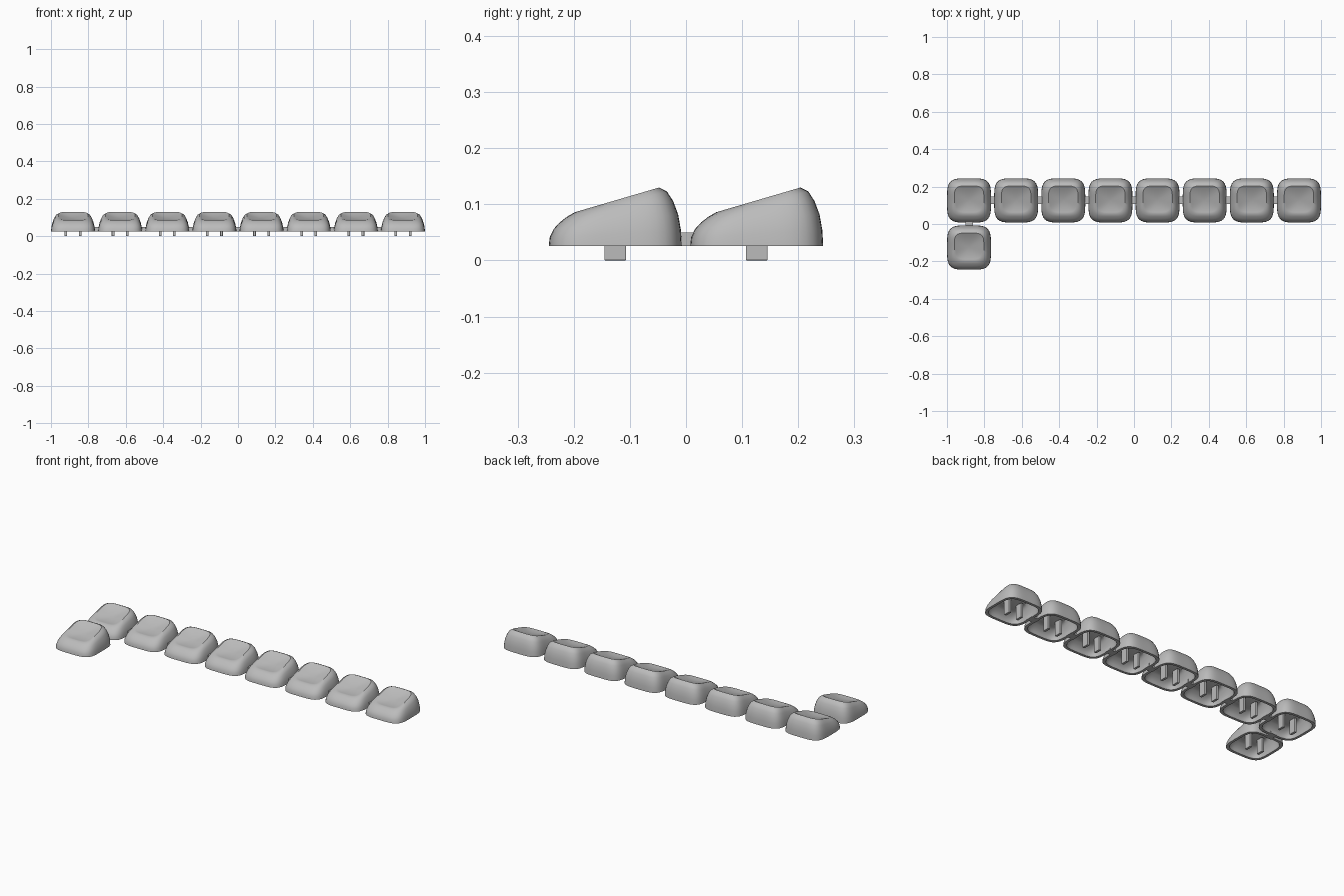
import bpy, bmesh
from math import cos, sin, tau

cube = bpy.data.objects.get("Cube")
if cube:
    bpy.data.objects.remove(cube)

grey = bpy.data.materials.new("plain_grey")
grey.use_nodes = True
grey.diffuse_color = (0.5, 0.5, 0.5, 1)
grey.node_tree.nodes["Principled BSDF"].inputs["Base Color"].default_value = (0.5, 0.5, 0.5, 1)

BASE, SEGMENTS, PITCH = 0.026, 64, 0.252
# Rings from skirt to rim: front y, front z, back y, back z, half width
RINGS = [(-0.1185, BASE, 0.1185, BASE, 0.1175),
         (-0.117, 0.041, 0.117, 0.054, 0.1155),
         (-0.110, 0.056, 0.112, 0.082, 0.110),
         (-0.099, 0.068, 0.103, 0.106, 0.102),
         (-0.086, 0.078, 0.092, 0.123, 0.093),
         (-0.072, 0.086, 0.078, 0.130, 0.079)]


def ring_points(ring, power=4.2, shrink=1.0, dip=0.0):
    """Rounded square ring on a plane sloping from front to back."""
    yf, zf, yb, zb, half = ring
    points = []
    for i in range(SEGMENTS):
        c, s = cos(tau * i / SEGMENTS), sin(tau * i / SEGMENTS)
        r = shrink * (abs(c) ** power + abs(s) ** power) ** (-1 / power)
        z = (zf + zb) / 2 + (zb - zf) / 2 * s * r - dip
        points.append((half * c * r, (yf + yb) / 2 + (yb - yf) / 2 * s * r, z))
    return points


def surface():
    """Outer rings followed by the scooped top."""
    rows = [ring_points(r) for r in RINGS]
    for k in (0.88, 0.7, 0.5, 0.3, 0.1):
        rows.append(ring_points(RINGS[-1], 4.2 - 2 * (1 - k), k, 0.013 * (1 - k * k)))
    return rows


def hollow(p):
    return (p[0] * 0.88, p[1] * 0.88, BASE + (p[2] - BASE) * 0.8)


def cap_mesh():
    outer = surface()
    inner = [[hollow(p) for p in row] for row in outer]
    bm = bmesh.new()
    rows = [[bm.verts.new(p) for p in row] for row in inner[::-1] + outer]
    for a, b in zip(rows, rows[1:]):
        for i in range(SEGMENTS):
            j = (i + 1) % SEGMENTS
            bm.faces.new((a[i], a[j], b[j], b[i]))
    bm.faces.new(rows[0])
    bm.faces.new(rows[-1])
    bmesh.ops.recalc_face_normals(bm, faces=bm.faces)
    mesh = bpy.data.meshes.new("keycap")
    bm.to_mesh(mesh)
    bm.free()
    mesh.materials.append(grey)
    return mesh


def box_mesh(name, size, bevel=0.0):
    bm = bmesh.new()
    bmesh.ops.create_cube(bm, size=1)
    bmesh.ops.scale(bm, vec=size, verts=bm.verts)
    if bevel:
        bmesh.ops.bevel(bm, geom=bm.edges[:], offset=bevel, segments=2,
                        profile=0.5, affect='EDGES')
    mesh = bpy.data.meshes.new(name)
    bm.to_mesh(mesh)
    bm.free()
    mesh.materials.append(grey)
    return mesh


def place(name, mesh, location):
    obj = bpy.data.objects.new(name, mesh)
    obj.location = location
    bpy.context.collection.objects.link(obj)
    return obj


cap = cap_mesh()
prong = box_mesh("prong", (0.014, 0.039, 0.08), 0.002)
link_x = box_mesh("side_link", (0.05, 0.04, 0.024))
link_y = box_mesh("front_link", (0.04, 0.05, 0.024))

# Row of caps along the back, plus one in front of the right end
first, back, front = -3.5 * PITCH, 0.126, -0.126
spots = [(first + i * PITCH, back) for i in range(8)] + [(first, front)]
for n, (x, y) in enumerate(spots):
    key = place(f"keycap_{n + 1}", cap, (x, y, 0))
    for side in (-1, 1):
        place(f"prong_{n + 1}", prong, (x + side * 0.038, y, 0.04))
    if n < 7:
        place(f"side_link_{n + 1}", link_x, (x + PITCH / 2, back, 0.038))
place("front_link", link_y, (first, 0, 0.038))

# Smooth shading with a crisp skirt edge
bpy.ops.object.select_all(action='DESELECT')
key.select_set(True)
bpy.context.view_layer.objects.active = key
bpy.ops.object.shade_smooth_by_angle(angle=0.7)
